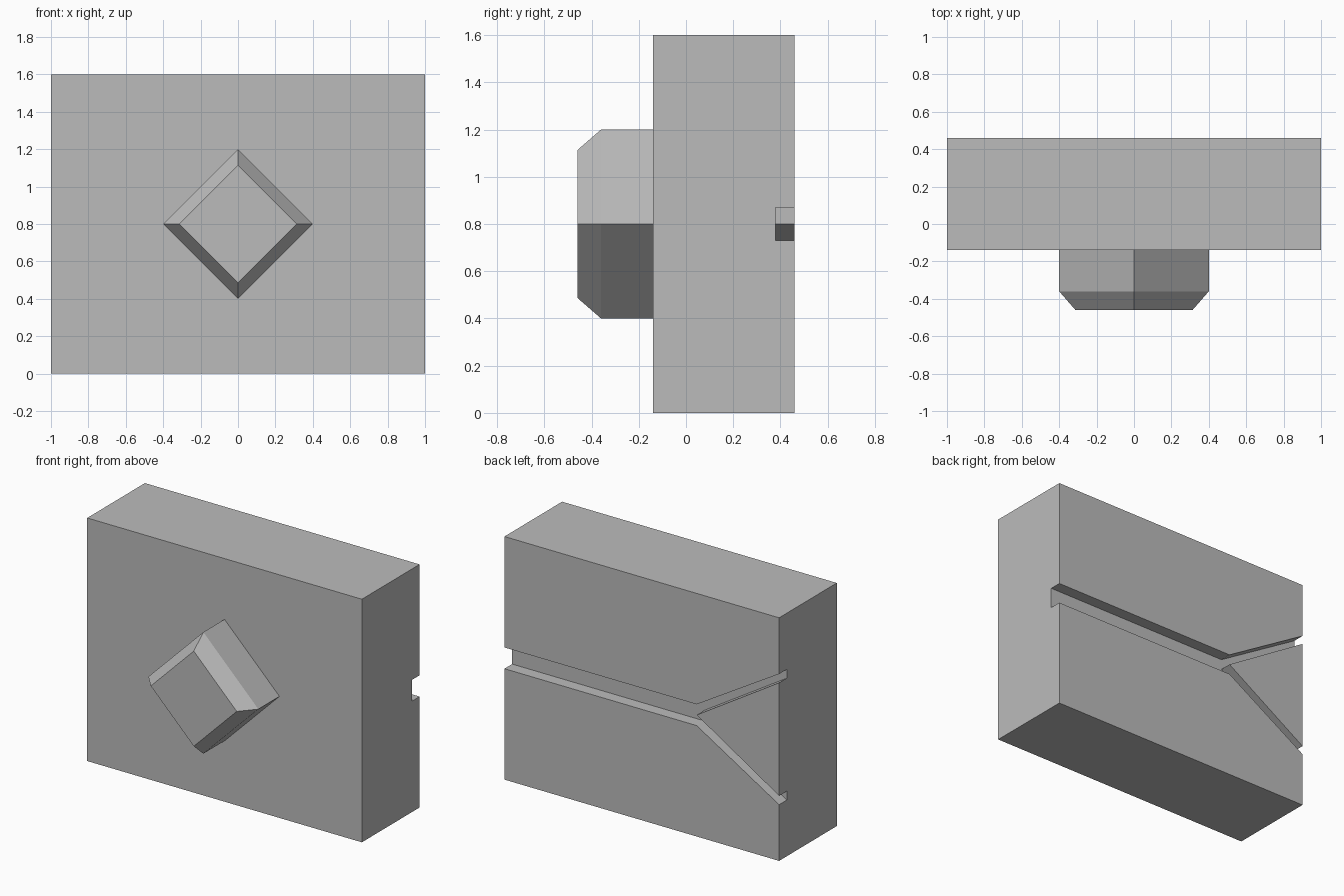
import bpy, bmesh

cube = bpy.data.objects.get("Cube")
if cube:
    bpy.data.objects.remove(cube, do_unlink=True)

grey = bpy.data.materials.new("plain_grey")
grey.use_nodes = True
colour = (0.5, 0.5, 0.5, 1)
grey.diffuse_color = colour
grey.node_tree.nodes["Principled BSDF"].inputs["Base Color"].default_value = colour

MID = 0.8            # height of the centre line
FRONT, BACK = -0.14, 0.46


def loft(name, rings):
    """Solid through matching (y, [(x, z), ...]) outlines, capped at both ends."""
    bm = bmesh.new()
    loops = [[bm.verts.new((x, y, z)) for x, z in pts] for y, pts in rings]
    n = len(loops[0])
    for a, b in zip(loops, loops[1:]):
        for i in range(n):
            j = (i + 1) % n
            bm.faces.new((a[i], a[j], b[j], b[i]))
    bm.faces.new(loops[0])
    bm.faces.new(loops[-1])
    bmesh.ops.recalc_face_normals(bm, faces=bm.faces)
    mesh = bpy.data.meshes.new(name)
    bm.to_mesh(mesh)
    bm.free()
    mesh.materials.append(grey)
    obj = bpy.data.objects.new(name, mesh)
    bpy.context.collection.objects.link(obj)
    return obj


def diamond(r):
    return [(r, MID), (0, MID + r), (-r, MID), (0, MID - r)]


# Main slab
slab = [(-1, 0), (1, 0), (1, 2 * MID), (-1, 2 * MID)]
block = loft("block", [(FRONT, slab), (BACK, slab)])

# Chamfered diamond boss on the front
loft("diamond_boss", [(FRONT, diamond(0.4)), (-0.36, diamond(0.4)), (-0.46, diamond(0.313))])

# Forked channel in the back: upper half mirrored about the centre line
FORK, HALF, END = -0.4, 0.07, -1.1
outer = HALF + 0.6 * (FORK - END)
inner = 0.62 * (FORK - END)
upper = [(1.1, HALF), (FORK, HALF), (END, outer), (END, inner)]
outline = upper + [(FORK, 0)] + [(x, -z) for x, z in reversed(upper)]
outline = [(x, MID + z) for x, z in outline]
cutter = loft("channel_cutter", [(BACK - 0.08, outline), (BACK + 0.1, outline)])
cutter.hide_render = True
cutter.hide_set(True)

cut = block.modifiers.new("channel", "BOOLEAN")
cut.operation = "DIFFERENCE"
cut.solver = "EXACT"
cut.object = cutter

# Bake the cut and drop the helper
bpy.context.view_layer.update()
result = block.evaluated_get(bpy.context.evaluated_depsgraph_get())
baked = bpy.data.meshes.new_from_object(result)
block.modifiers.clear()
block.data = baked
bpy.data.objects.remove(cutter, do_unlink=True)
